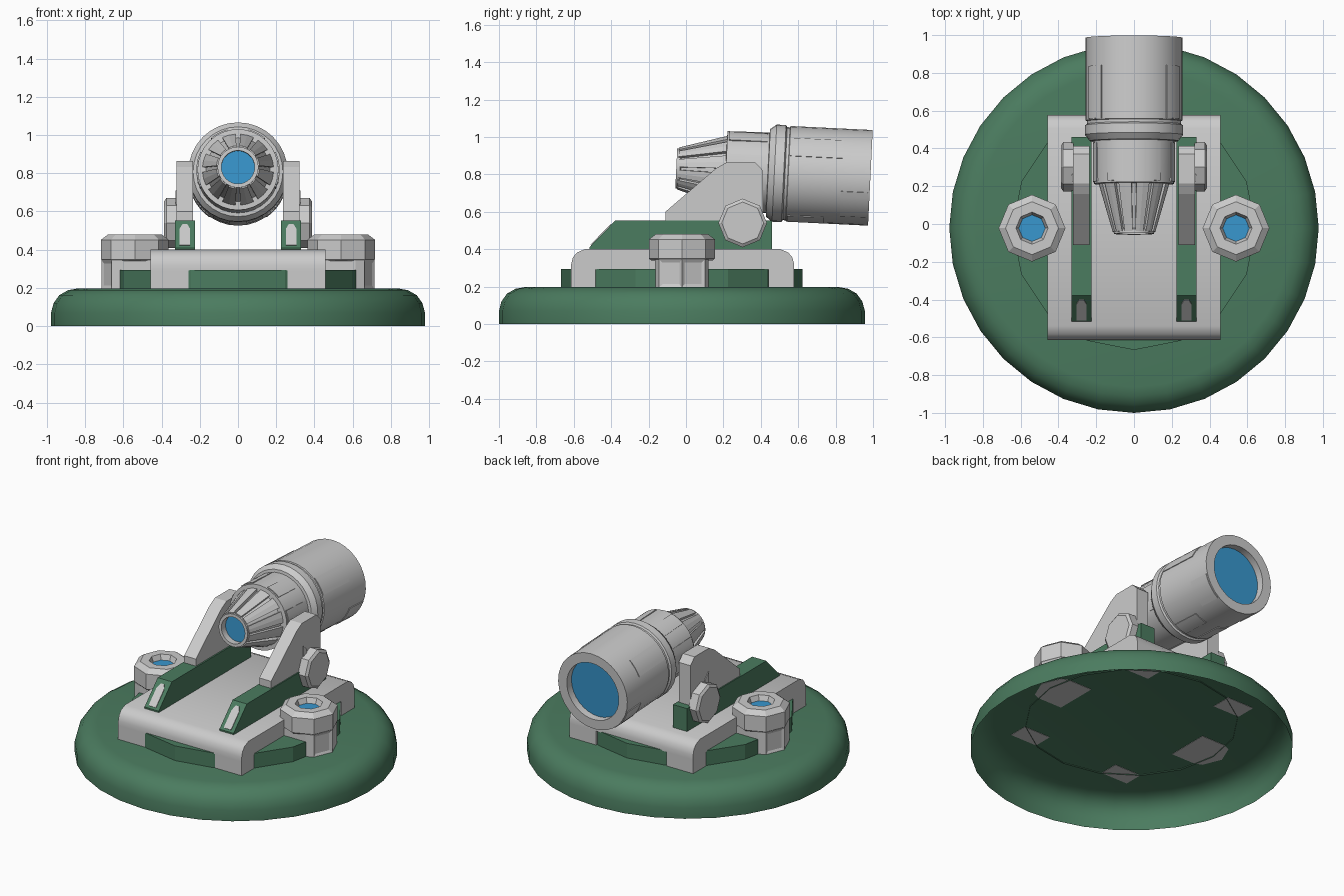
import bpy, bmesh
from math import radians, sin, cos, pi
from mathutils import Matrix, Vector

if "Cube" in bpy.data.objects:
    bpy.data.objects.remove(bpy.data.objects["Cube"])

CY = -0.022  # shared centre of the base, ring and pods


def material(name, rgb):
    m = bpy.data.materials.new(name)
    m.diffuse_color = (*rgb, 1)
    m.use_nodes = True
    m.node_tree.nodes["Principled BSDF"].inputs["Base Color"].default_value = m.diffuse_color
    return m


GREEN = material("green", (0.07, 0.2, 0.115))
BLUE = material("blue", (0.04, 0.31, 0.62))


def finish(name, bm, mat=None, mirror=False, smooth=False, matrix=None):
    bmesh.ops.remove_doubles(bm, verts=bm.verts, dist=1e-5)
    bmesh.ops.recalc_face_normals(bm, faces=bm.faces)
    me = bpy.data.meshes.new(name)
    bm.to_mesh(me)
    bm.free()
    ob = bpy.data.objects.new(name, me)
    bpy.context.collection.objects.link(ob)
    if matrix:
        ob.matrix_world = matrix
    if mat:
        me.materials.append(mat)
    if mirror:
        mod = ob.modifiers.new("mirror", 'MIRROR')
        mod.mirror_object = centre
    if smooth:
        bpy.ops.object.select_all(action='DESELECT')
        ob.select_set(True)
        bpy.context.view_layer.objects.active = ob
        bpy.ops.object.shade_smooth_by_angle(angle=radians(30))
    return ob


def lathe(bm, prof, seg, a0=0.0, a1=360.0):
    """Revolve (radius, height) points; a partial sweep becomes a capped solid."""
    full = a1 - a0 >= 360
    n = seg if full else seg + 1
    rings = []
    for i in range(n):
        a = radians(a0 + (a1 - a0) * i / seg)
        rings.append([bm.verts.new((r * cos(a), r * sin(a), z)) for r, z in prof])
    count = len(prof)
    for i in range(seg):
        p, q = rings[i], rings[(i + 1) % n]
        for j in range(count - 1 if full else count):
            k = (j + 1) % count
            bm.faces.new((p[j], q[j], q[k], p[k]))
    if not full:
        bm.faces.new(rings[0])
        bm.faces.new(rings[-1])


def turned(name, prof, seg, **kw):
    bm = bmesh.new()
    lathe(bm, prof, seg)
    return finish(name, bm, **kw)


def disc(name, r, seg, matrix, mirror=False):
    bm = bmesh.new()
    bmesh.ops.create_circle(bm, cap_ends=True, radius=r, segments=seg)
    return finish(name, bm, BLUE, mirror, matrix=matrix)


def prism(bm, pts, depth):
    """Extrude a list of points along a vector."""
    f = bm.faces.new([bm.verts.new(p) for p in pts])
    ext = bmesh.ops.extrude_face_region(bm, geom=[f], use_keep_orig=True)
    bmesh.ops.translate(bm, vec=depth, verts=[v for v in ext["geom"] if isinstance(v, bmesh.types.BMVert)])


def side_prism(name, yz, x0, x1, **kw):
    bm = bmesh.new()
    prism(bm, [(x0, y, z) for y, z in yz], (x1 - x0, 0, 0))
    return finish(name, bm, **kw)


centre = bpy.data.objects.new("mirror_centre", None)
bpy.context.collection.objects.link(centre)
centre.hide_render = True

# Hollow round base and faceted ring on top
at_base = Matrix.Translation((0, CY, 0))
turned("base_dome", [(.978, 0), (.978, .07), (.965, .12), (.935, .162), (.89, .188), (.84, .197), (0, .197)],
       32, mat=GREEN, smooth=True, matrix=at_base)
turned("base_ring", [(.645, .19), (.645, .295), (0, .295)], 16, mat=GREEN, matrix=at_base)

# Deck plate with rounded ends and four corner feet
front = [(-.614, .29), (-.614, .32), (-.605, .355), (-.583, .382), (-.54, .4)]
back = [(-.036 - y, z) for y, z in reversed(front)]
side_prism("deck_plate", front + back, -.457, .457, smooth=True)
for name, y0, y1 in (("front_foot", -.614, -.485), ("rear_foot", .442, .578)):
    side_prism(name, [(y0, .195), (y1, .195), (y1, .3), (y0, .3)], .26, .457, mirror=True)

# Green rails with an arched plaque on the sloping front
side_prism("rail", [(-.517, .39), (-.517, .41), (-.378, .553), (.46, .553), (.46, .39)],
           .225, .33, mat=GREEN, mirror=True)
slope = Vector((0, .139, .143)).normalized()
out = Vector((0, -slope.z, slope.y))
bm = bmesh.new()
arch = [(-.027, .015), (.027, .015), (.027, .135), (.012, .17), (-.012, .17), (-.027, .135)]
prism(bm, [Vector((.278 + u, -.517, .41)) + slope * v - out * .004 for u, v in arch], out * .009)
finish("rail_plaque", bm, mirror=True)

# Arms carrying the barrel, and octagonal pivot knobs
side_prism("barrel_arm", [(-.11, .55), (-.11, .6), (.16, .832), (.215, .863), (.37, .863), (.412, .82), (.412, .55)],
           .235, .322, mirror=True)
side_prism("arm_tab", [(.225, .55), (.265, .55), (.265, .67), (.225, .71)], .32, .327, mirror=True)
turned("pivot_knob", [(0, 0), (.13, 0), (.13, .055), (.112, .067), (0, .067)], 8, mirror=True,
       matrix=Matrix.Translation((.32, .303, .54)) @ Matrix.Rotation(pi / 2, 4, 'Y'))

# Side pods: octagonal cap, narrower body with inset panels, blue lens
pod = Matrix.Translation((.54, CY, 0))
turned("pod_cap", [(0, .34), (.165, .34), (.177, .35), (.177, .452), (.14, .48), (.085, .48), (.07, .445)], 8,
       mirror=True, matrix=pod)
disc("pod_lens", .072, 8, pod @ Matrix.Translation((0, 0, .446)), True)
bm = bmesh.new()
half = [(.174, 0), (.123, .123), (.075, .143), (-.1, .143)]
prism(bm, [(x, y, .195) for x, y in half + [(x, -y) for x, y in half[:0:-1]]], (0, 0, .15))
bmesh.ops.recalc_face_normals(bm, faces=bm.faces)
panels = [f for f in bm.faces if f.normal.x > .8]
bmesh.ops.inset_individual(bm, faces=panels, thickness=.025, depth=-.008)
finish("pod_body", bm, mirror=True, matrix=pod)

# Barrel, turned about its own axis from muzzle to rear, tilted slightly
axis = Matrix.Translation((0, -.052, .832)) @ Matrix.Rotation(radians(-92.8), 4, 'X')
turned("barrel", [(.087, .05), (.087, 0), (.107, 0), (.107, .02), (.1, .025), (.167, .262), (.212, .265),
                  (.216, .49), (.235, .492), (.26, .525), (.26, .575), (.249, .582), (.249, .597), (.256, .6),
                  (.256, 1.039), (.192, 1.039), (.192, .985)], 32, smooth=True, matrix=axis)
disc("muzzle_lens", .088, 32, axis @ Matrix.Translation((0, 0, .045)))
disc("rear_lens", .193, 32, axis @ Matrix.Translation((0, 0, .99)))

# Tapered slats around the nose
bm = bmesh.new()
for i in range(12):
    lathe(bm, [(.095, .01), (.113, .01), (.188, .268), (.155, .268)], 2, i * 30 + 4, i * 30 + 26)
finish("nose_slats", bm, matrix=axis)

# Raised panels on the middle collar and the rear tube
bm = bmesh.new()
for a0, a1, t0, t1, r in ((-48, -22, .605, .885, .256), (18, 55, .885, 1.03, .256), (60, 80, .605, .8, .256),
                          (-75, -50, .275, .48, .214), (-25, 25, .275, .48, .214)):
    for lo, hi in ((a0, a1), (180 - a1, 180 - a0)):
        lathe(bm, [(r - .01, t0), (r + .004, t0), (r + .004, t1), (r - .01, t1)], 5, lo, hi)
finish("barrel_panels", bm, smooth=True, matrix=axis)
